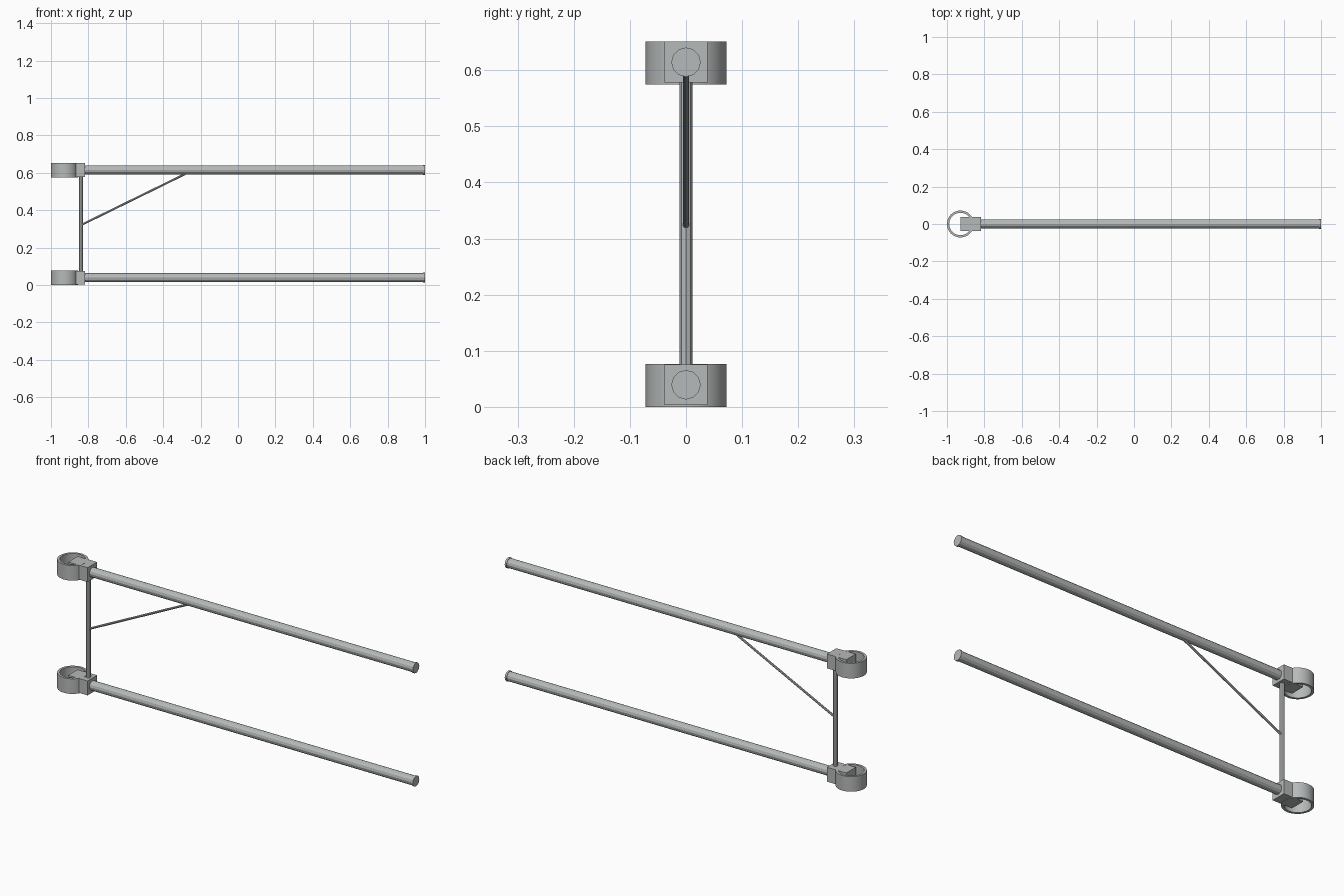
import bpy, bmesh, math
from mathutils import Vector

if "Cube" in bpy.data.objects:
    bpy.data.objects.remove(bpy.data.objects["Cube"], do_unlink=True)

GREY = (0.47, 0.49, 0.49, 1.0)
metal = bpy.data.materials.new("grey metal")
metal.diffuse_color = GREY
metal.use_nodes = True
metal.node_tree.nodes["Principled BSDF"].inputs["Base Color"].default_value = GREY


def finish(bm, name):
    bmesh.ops.recalc_face_normals(bm, faces=bm.faces)
    mesh = bpy.data.meshes.new(name)
    bm.to_mesh(mesh)
    bm.free()
    mesh.materials.append(metal)
    obj = bpy.data.objects.new(name, mesh)
    bpy.context.collection.objects.link(obj)
    return obj


def rod(name, start, end, radius, sides):
    """Faceted capped rod between two points."""
    a, b = Vector(start), Vector(end)
    bm = bmesh.new()
    bmesh.ops.create_cone(bm, cap_ends=True, segments=sides, radius1=radius,
                          radius2=radius, depth=(b - a).length)
    rot = (b - a).to_track_quat('Z', 'Y').to_matrix()
    bmesh.ops.rotate(bm, verts=bm.verts, cent=(0, 0, 0), matrix=rot)
    bmesh.ops.translate(bm, verts=bm.verts, vec=(a + b) / 2)
    return finish(bm, name)


def box(name, lo, hi):
    bm = bmesh.new()
    bmesh.ops.create_cube(bm, size=1)
    for v in bm.verts:
        v.co = [lo[i] if v.co[i] < 0 else hi[i] for i in range(3)]
    return finish(bm, name)


def ring(name, cx, z0, z1, outer, inner, sides=32):
    """Rectangular wall profile swept round a vertical axis."""
    profile = [(inner, z0), (outer, z0), (outer, z1), (inner, z1)]
    bm = bmesh.new()
    loops = []
    for i in range(sides):
        t = 2 * math.pi * i / sides
        loops.append([bm.verts.new((cx + r * math.cos(t), r * math.sin(t), z))
                      for r, z in profile])
    for i in range(sides):
        p, q = loops[i], loops[(i + 1) % sides]
        for j in range(4):
            k = (j + 1) % 4
            bm.faces.new((p[j], q[j], q[k], p[k]))
    obj = finish(bm, name)
    bpy.ops.object.select_all(action='DESELECT')
    obj.select_set(True)
    bpy.context.view_layer.objects.active = obj
    bpy.ops.object.shade_smooth_by_angle(angle=math.radians(30))


# Two matching arms: collar ring, mounting block, long tube and end cap
for level, z in (("lower", 0.0), ("upper", 0.575)):
    ring(level + "_collar", -0.928, z, z + 0.0765, 0.072, 0.060)
    box(level + "_block", (-0.927, -0.038, z + 0.003), (-0.818, 0.038, z + 0.076))
    axis = z + 0.0395
    rod(level + "_tube", (-0.83, 0, axis), (0.993, 0, axis), 0.0235, 12)
    rod(level + "_end_cap", (0.99, 0, axis), (1.0, 0, axis), 0.0262, 12)

# Upright post joining the blocks, and the diagonal brace
rod("upright_post", (-0.84, 0, 0.05), (-0.84, 0, 0.60), 0.0112, 8)
rod("diagonal_brace", (-0.842, 0, 0.319), (-0.265, 0, 0.602), 0.0056, 8)
